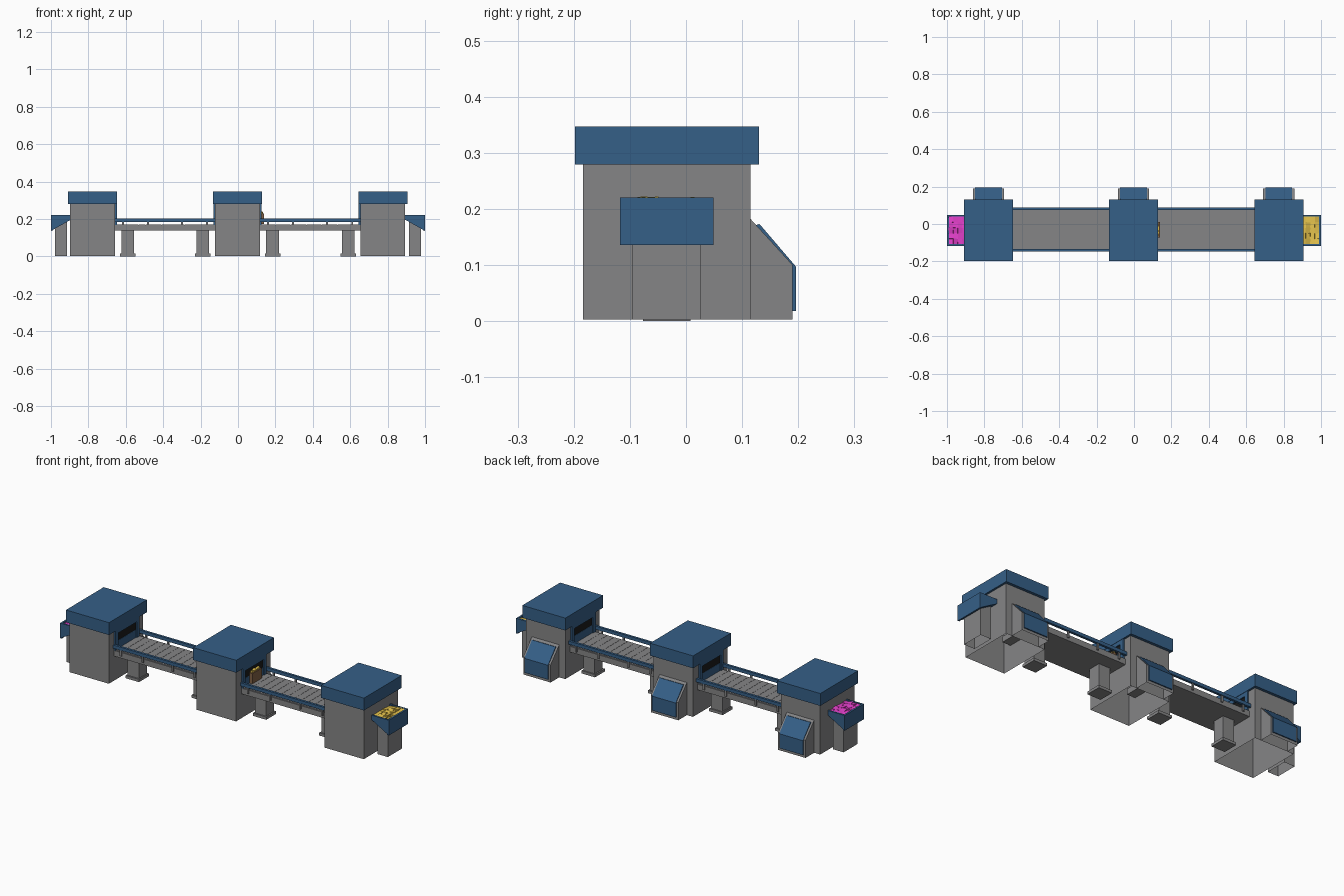
import bpy, bmesh, random
from mathutils import Vector, Matrix

if "Cube" in bpy.data.objects:
    bpy.data.objects.remove(bpy.data.objects["Cube"])

random.seed(4)


def material(name, rgb):
    m = bpy.data.materials.new(name)
    m.diffuse_color = (*rgb, 1)
    m.use_nodes = True
    m.node_tree.nodes["Principled BSDF"].inputs["Base Color"].default_value = m.diffuse_color
    return m


GREY = material("grey metal", (0.235, 0.235, 0.24))
BLUE = material("blue paint", (0.036, 0.115, 0.245))
DARK = material("dark opening", (0.01, 0.01, 0.01))
BROWN = material("brown wood", (0.22, 0.12, 0.06))
GOLD = material("gold ore", (0.75, 0.52, 0.07))
PINK = material("magenta ore", (0.75, 0.05, 0.58))


def finish(name, bm, mat, open_bottom=False):
    bmesh.ops.recalc_face_normals(bm, faces=bm.faces)
    if open_bottom:
        low = min(v.co.z for v in bm.verts)
        under = [f for f in bm.faces if all(v.co.z < low + 1e-5 for v in f.verts)]
        bmesh.ops.delete(bm, geom=under, context="FACES_ONLY")
    me = bpy.data.meshes.new(name)
    bm.to_mesh(me)
    bm.free()
    ob = bpy.data.objects.new(name, me)
    bpy.context.collection.objects.link(ob)
    me.materials.append(mat)
    return ob


def add_box(bm, x, y, z):
    size = [b - a for a, b in (x, y, z)]
    mid = Vector([(a + b) / 2 for a, b in (x, y, z)])
    bmesh.ops.create_cube(bm, size=1, matrix=Matrix.Translation(mid) @ Matrix.Diagonal((*size, 1)))


def boxes(name, items, mat=GREY, open_bottom=False):
    bm = bmesh.new()
    for b in items:
        add_box(bm, *b)
    return finish(name, bm, mat, open_bottom)


def prism(name, pts, axis, a, b, mat=GREY, open_bottom=False):
    """Extrude a profile along x (points are y, z) or y (points are x, z)."""
    bm = bmesh.new()
    put = (lambda p, t: (t, p[0], p[1])) if axis == "x" else (lambda p, t: (p[0], t, p[1]))
    f = bm.faces.new([bm.verts.new(put(p, a)) for p in pts])
    ext = bmesh.ops.extrude_face_region(bm, geom=[f])
    # keep the starting cap so the prism is closed
    if len([g for g in bm.faces if all(v.co[0 if axis == "x" else 1] == a for v in g.verts)]) > 2:
        raise ValueError("unexpected profile")
    d = Vector((b - a, 0, 0) if axis == "x" else (0, b - a, 0))
    bmesh.ops.translate(bm, vec=d, verts=[v for v in ext["geom"] if isinstance(v, bmesh.types.BMVert)])
    return finish(name, bm, mat, open_bottom)


def lumps(name, x, y, z, nx, ny, height, mat):
    """Pile of slightly tilted, overlapping chunks on a grid."""
    bm = bmesh.new()
    dx, dy = (x[1] - x[0]) / nx, (y[1] - y[0]) / ny
    for i in range(nx):
        for j in range(ny):
            pos = Vector((x[0] + dx * (i + .5), y[0] + dy * (j + .5), z + random.uniform(-.003, .003)))
            rot = Matrix.Rotation(random.uniform(-.2, .2), 4, "X") @ Matrix.Rotation(random.uniform(-.2, .2), 4, "Y")
            bmesh.ops.create_cube(bm, size=1, matrix=Matrix.Translation(pos) @ rot
                                  @ Matrix.Diagonal((dx * 1.1, dy * 1.1, height, 1)))
    return finish(name, bm, mat)


def portal(name, face, s):
    """Blue frame, dark slot and threshold on one side of a machine."""
    def xs(a, b):
        return tuple(sorted((face + s * a, face + s * b)))
    boxes(name + "_frame", [
        (xs(0, .009), (-.137, -.115), (.165, .281)),
        (xs(0, .009), (.047, .069), (.165, .281)),
        (xs(0, .009), (-.115, .047), (.258, .281)),
        (xs(0, .004), (-.115, .047), (.165, .214))], BLUE)
    boxes(name + "_slot", [(xs(0, .003), (-.115, .047), (.214, .258))], DARK)


# Three machines
CENTRES = (-0.777, -0.003, 0.774)
for n, cx in enumerate(CENTRES):
    boxes(f"machine_body_{n}", [((cx - .12, cx + .12), (-.184, .115), (.003, .285))], open_bottom=True)
    boxes(f"machine_roof_{n}", [((cx - .131, cx + .131), (-.198, .13), (.279, .347))], BLUE)
    prism(f"console_{n}", [(.115, .003), (.19, .003), (.19, .1), (.115, .182)],
          "x", cx - .083, cx + .083, open_bottom=True)
    prism(f"console_panel_{n}", [(.188, .018), (.196, .018), (.196, .097), (.131, .173),
                                 (.124, .171), (.188, .1)], "x", cx - .072, cx + .072, BLUE)
    if n > 0:
        portal(f"inlet_{n}", cx - .12, -1)
    if n < 2:
        portal(f"outlet_{n}", cx + .12, 1)

# Conveyors between the machines, with the bed running a little way inside
for n in range(2):
    x0, x1 = CENTRES[n] + .12, CENTRES[n + 1] - .12
    boxes(f"conveyor_bed_{n}", [((x0 - .05, x1 + .05), (-.138, .076), (.137, .1685))])
    count = 13
    step = (x1 - x0) / count
    boxes(f"conveyor_slats_{n}", [((x0 + i * step + .0006, x0 + (i + 1) * step - .0006),
                                   (-.134, .072), (.165, .171)) for i in range(count)])
    sides = ((-.147, -.134), (.074, .087))
    boxes(f"conveyor_rails_{n}", [((x0, x1), s, (.184, .202)) for s in sides], BLUE)
    posts = [x0 + (x1 - x0) * t for t in (.08, .33, .67, .92)]
    boxes(f"rail_posts_{n}", [((p - .005, p + .005), (s[0] + .003, s[1] - .003), (.15, .19))
                              for p in posts for s in sides])
    for k, lx in enumerate((x0 + .068, x1 - .065)):
        boxes(f"conveyor_leg_{n}_{k}", [
            ((lx - .034, lx + .034), (-.069, .001), (.01, .14)),
            ((lx - .041, lx + .041), (-.077, .008), (0, .015))])

# Hoppers at both ends
for s, name, ore in ((-1, "left", PINK), (1, "right", GOLD)):
    def span(a, b):
        return tuple(sorted((s * a, s * b)))
    prism(f"{name}_hopper_stand", [(s * .914, .003), (s * .978, .003), (s * .978, .151), (s * .914, .187)],
          "y", -.095, .027, open_bottom=True)
    prism(f"{name}_hopper_floor", [(s * .89, .198), (s * 1.0, .136), (s * 1.0, .152), (s * .89, .207)],
          "y", -.118, .049, BLUE)
    for side, y in (("front", (-.118, -.108)), ("back", (.039, .049))):
        prism(f"{name}_hopper_{side}", [(s * .89, .198), (s * 1.0, .136), (s * 1.0, .22), (s * .89, .22)],
              "y", *y, BLUE)
    boxes(f"{name}_hopper_lip", [(span(.99, 1.0), (-.118, .049), (.137, .22))], BLUE)
    lumps(f"{name}_ore_pile", span(.894, .99), (-.108, .039), .21, 4, 5, .012, ore)

# Crate of ore leaving the middle machine
cx0, cx1, cy0, cy1, rim = .075, .138, -.072, .01, .228
boxes("crate", [((cx0, cx1), (cy0, cy1), (.172, .18)),
                ((cx0, cx0 + .007), (cy0, cy1), (.172, rim)), ((cx1 - .007, cx1), (cy0, cy1), (.172, rim)),
                ((cx0, cx1), (cy0, cy0 + .007), (.172, rim)), ((cx0, cx1), (cy1 - .007, cy1), (.172, rim))],
      BROWN)
lumps("crate_ore", (cx0 + .007, cx1 - .007), (cy0 + .008, cy1 - .008), .226, 3, 4, .02, GOLD)
